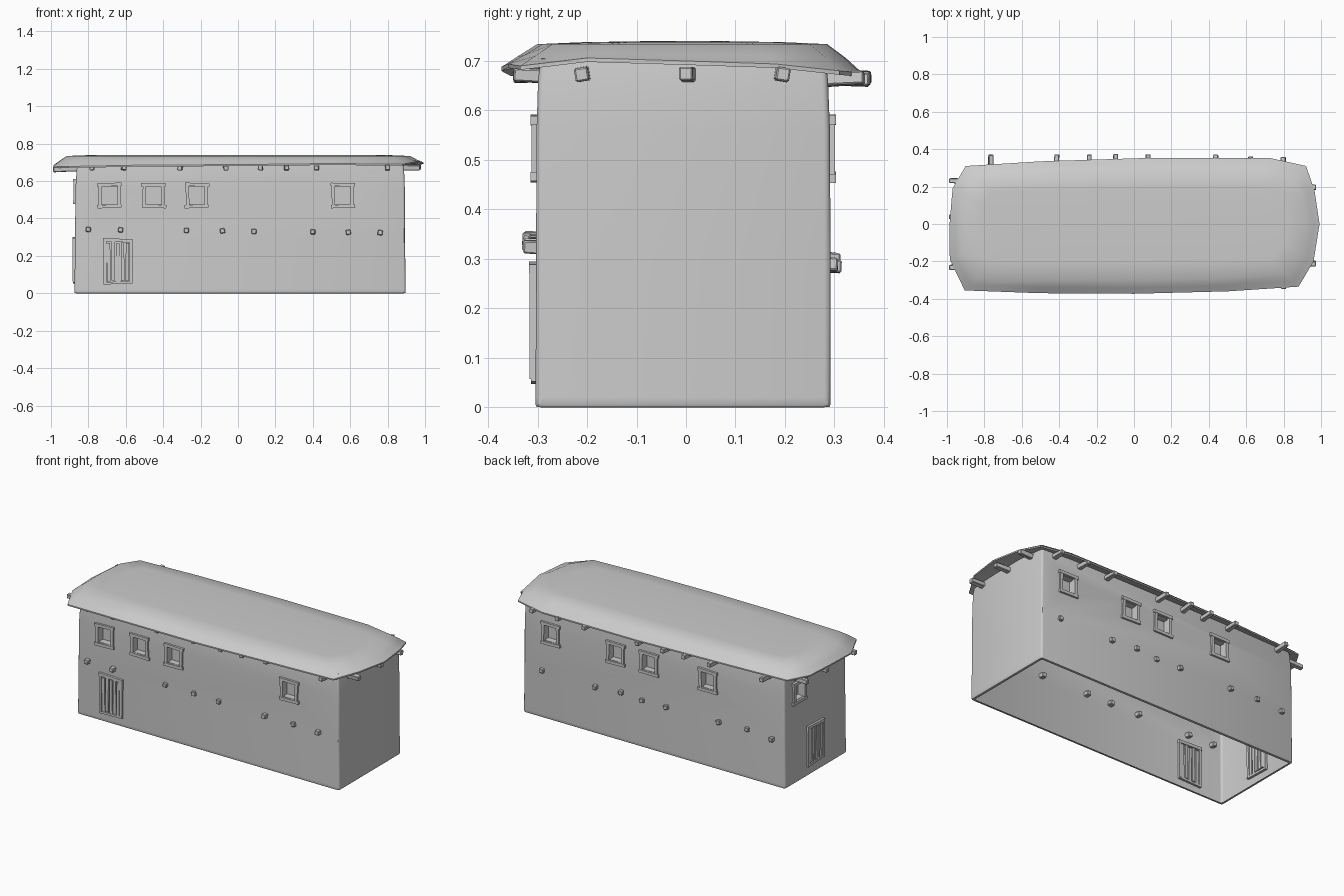
import bpy, bmesh, math, random
from mathutils import Matrix

if "Cube" in bpy.data.objects:
    bpy.data.objects.remove(bpy.data.objects["Cube"])

random.seed(4)
jit = lambda a: random.uniform(-a, a)


def finish(bm, name, smooth=None):
    bmesh.ops.recalc_face_normals(bm, faces=bm.faces)
    me = bpy.data.meshes.new(name)
    bm.to_mesh(me)
    bm.free()
    ob = bpy.data.objects.new(name, me)
    bpy.context.collection.objects.link(ob)
    if smooth:
        shade(ob, smooth)
    return ob


def shade(ob, angle):
    bpy.ops.object.select_all(action='DESELECT')
    bpy.context.view_layer.objects.active = ob
    ob.select_set(True)
    bpy.ops.object.shade_smooth_by_angle(angle=math.radians(angle))


def loft(bm, rings):
    vs = [[bm.verts.new(p) for p in r] for r in rings]
    for a, b in zip(vs, vs[1:]):
        for i in range(len(a)):
            j = (i + 1) % len(a)
            bm.faces.new((a[i], a[j], b[j], b[i]))
    bm.faces.new(vs[0][::-1])
    bm.faces.new(vs[-1])


# Wall frames: local x runs along the wall, local -y points outwards
def wall(angle, dist):
    return Matrix.Rotation(math.radians(angle), 4, 'Z') @ Matrix.Translation((0, -dist, 0))


FRONT, BACK = wall(0, 0.302), wall(180, 0.291)
LEFT, RIGHT = wall(-90, 0.870), wall(90, 0.888)


def box(bm, frame, centre, size, tilt=0.0):
    m = (frame @ Matrix.Translation(centre) @ Matrix.Rotation(tilt, 4, 'Y')
         @ Matrix.Diagonal((*size, 1)))
    bmesh.ops.create_cube(bm, size=1, matrix=m)


def beam(bm, frame, u, z, reach, r, inner=0.03):
    # short rough-hewn beam end that passes through the wall
    m = (frame @ Matrix.Translation((u, (inner - reach) / 2, z))
         @ Matrix.Rotation(jit(0.06), 4, 'Z')
         @ Matrix.Rotation(math.pi / 2 + jit(0.06), 4, 'X')
         @ Matrix.Rotation(math.pi / 4 + jit(0.2), 4, 'Z'))
    new = bmesh.ops.create_cone(bm, cap_ends=True, segments=4, radius1=r * 1.35,
                                radius2=r * 1.25, depth=reach + inner, matrix=m)
    edges = {e for v in new['verts'] for e in v.link_edges}
    bmesh.ops.bevel(bm, geom=list(edges), offset=0.003, segments=1, affect='EDGES')


# Window and door positions: (wall frame, distance along wall, height)
windows = [(FRONT, x, 0.523) for x in (-0.686, -0.451, -0.220, 0.56)]
windows += [(BACK, -x, 0.523) for x in (0.71, 0.27, 0.045, -0.355)]
windows += [(LEFT, -0.15, 0.545)]
doors = [(FRONT, -0.642, 0.0), (LEFT, 0.0, 0.006)]


# Walls: rounded rectangle lofted with a slight inward lean at the top
def rounded(x0, x1, y0, y1, z, r=0.012):
    pts = []
    for cx, cy, a0 in ((x1 - r, y1 - r, 0), (x0 + r, y1 - r, 90),
                       (x0 + r, y0 + r, 180), (x1 - r, y0 + r, 270)):
        for k in range(4):
            a = math.radians(a0 + 30 * k)
            pts.append((cx + r * math.cos(a), cy + r * math.sin(a), z))
    return pts


bm = bmesh.new()
loft(bm, [rounded(-0.860, 0.880, -0.290, 0.276, 0.0),
          rounded(-0.872, 0.893, -0.302, 0.290, 0.0005),
          rounded(-0.874, 0.896, -0.304, 0.292, 0.006),
          rounded(-0.874, 0.896, -0.304, 0.292, 0.02),
          rounded(-0.871, 0.893, -0.303, 0.292, 0.30),
          rounded(-0.869, 0.892, -0.302, 0.291, 0.56),
          rounded(-0.863, 0.888, -0.299, 0.287, 0.66),
          rounded(-0.856, 0.881, -0.294, 0.282, 0.705)])
walls = finish(bm, "walls")

# Window recesses cut from the walls
bm = bmesh.new()
for f, u, z in windows:
    box(bm, f, (u, 0, z), (0.088, 0.08, 0.094))
cutter = finish(bm, "window_cutter")
cutter.hide_render = True
mod = walls.modifiers.new("recess", 'BOOLEAN')
mod.operation, mod.solver, mod.object = 'DIFFERENCE', 'EXACT', cutter
bpy.context.view_layer.objects.active = walls
bpy.ops.object.modifier_apply(modifier=mod.name)
bpy.data.objects.remove(cutter)

# Open underside (a narrow lip remains) and open top, closed by the roof
bm = bmesh.new()
bm.from_mesh(walls.data)
ends = [f for f in bm.faces if all(v.co.z < 0.0002 or v.co.z > 0.704 for v in f.verts)]
bmesh.ops.delete(bm, geom=ends, context='FACES')
bm.to_mesh(walls.data)
bm.free()
shade(walls, 30)

# Window frames: two long horizontal bars and two uprights
bm = bmesh.new()
for f, u, z in windows:
    for s in (-1, 1):
        box(bm, f, (u + jit(0.003), -0.001, z + s * 0.058), (0.13, 0.022, 0.018), jit(0.04))
        box(bm, f, (u + s * 0.05, 0.0, z), (0.018, 0.02, 0.106), jit(0.04))
finish(bm, "window_frames")

# Doors: frame plus uneven planks
bm = bmesh.new()
for f, u, dz in doors:
    box(bm, f, (u, -0.001, 0.283 + dz), (0.16, 0.028, 0.018), 0.04)
    box(bm, f, (u, 0.0, 0.056 + dz), (0.155, 0.022, 0.013), -0.03)
    for s in (-1, 1):
        box(bm, f, (u + s * 0.07, -0.001, 0.17 + dz), (0.016, 0.026, 0.225), s * 0.02 + jit(0.02))
    for k in range(5):
        box(bm, f, (u - 0.05 + 0.025 * k, -0.001 + jit(0.002), 0.168 + dz + jit(0.005)),
            (0.019 + jit(0.002), 0.02, 0.205), jit(0.025))
finish(bm, "doors")

# Floor beam ends halfway up the long walls
bm = bmesh.new()
for i, x in enumerate((-0.80, -0.628, -0.275, -0.083, 0.085, 0.40, 0.59, 0.76)):
    beam(bm, FRONT, x, 0.341 - 0.0025 * i, 0.022 + jit(0.007), 0.0145)
for x in (0.765, 0.405, 0.23, 0.09, -0.075, -0.43, -0.62, -0.79):
    beam(bm, BACK, -x, 0.293 + jit(0.008), 0.019 + jit(0.005), 0.0145)
finish(bm, "floor_beams")

# Roof beam ends under the eaves
bm = bmesh.new()
for x in (-0.78, -0.61, -0.31, -0.065, 0.12, 0.26, 0.42, 0.80):
    beam(bm, FRONT, x, 0.671, 0.042 + jit(0.006), 0.0145)
for x in (-0.765, -0.415, -0.24, -0.10, 0.075, 0.435, 0.625, 0.80):
    beam(bm, BACK, -x, 0.664, 0.074 + jit(0.01), 0.0145)
for y in (-0.21, 0.003, 0.195):
    beam(bm, RIGHT, y, 0.673, 0.085 + jit(0.01), 0.0155)
for y in (0.23, 0.04, -0.23):
    beam(bm, LEFT, -y, 0.664, 0.118, 0.0145)
finish(bm, "roof_beams")

# Roof: irregular outline with drooping eaves and a gently domed top
outline = [(-0.905, -0.355, 0.670), (-0.5, -0.37, 0.678), (0.0, -0.373, 0.68),
           (0.5, -0.360, 0.686), (0.88, -0.335, 0.682), (0.96, -0.20, 0.698),
           (0.992, 0.0, 0.692), (0.965, 0.18, 0.686), (0.92, 0.31, 0.672),
           (0.73, 0.352, 0.668), (0.1, 0.354, 0.670), (-0.5, 0.335, 0.674),
           (-0.90, 0.31, 0.672), (-0.97, 0.19, 0.674), (-0.986, 0.0, 0.677),
           (-0.985, -0.19, 0.671)]


def ring(inset, z, droop=0.0):
    # move the outline inwards by a distance, blending in its eave height
    return [(x * (1 - inset / 0.98), y * (1 - inset / 0.36), z + (e - z) * droop)
            for x, y, e in outline]


bm = bmesh.new()
lip = ring(0.0, 0.7, 1.0)
loft(bm, [ring(0.16, 0.722), ring(0.08, 0.704, 0.2), lip,
          [(x, y, z + 0.008) for x, y, z in lip],
          ring(0.032, 0.722, 0.3), ring(0.07, 0.734), ring(0.16, 0.738), ring(0.28, 0.74)])
finish(bm, "roof", 40)
